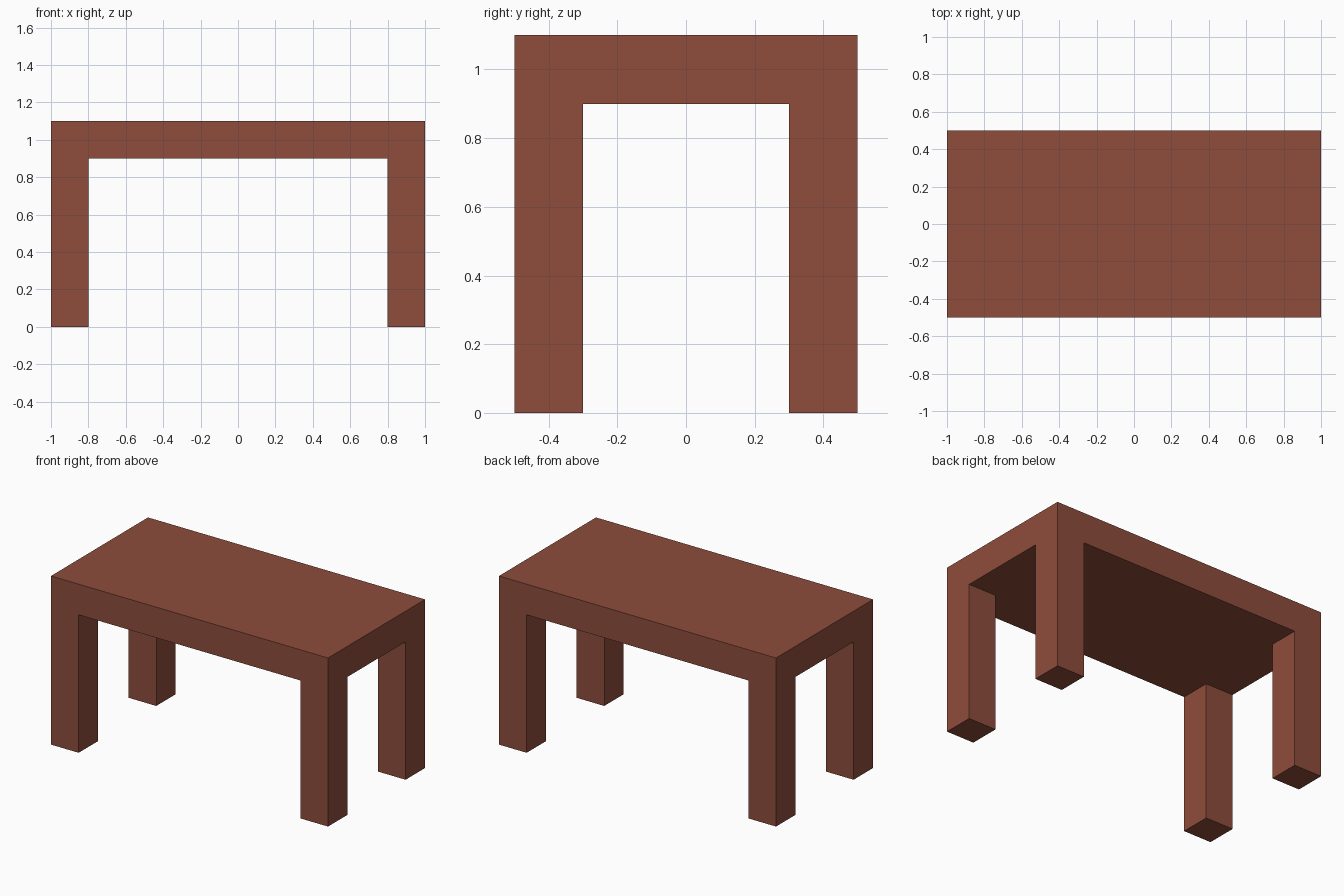
import bpy, bmesh
from mathutils import Matrix, Vector

if "Cube" in bpy.data.objects:
    bpy.data.objects.remove(bpy.data.objects["Cube"])

LENGTH, DEPTH, HEIGHT = 2.0, 1.0, 1.1
SLAB, LEG = 0.2, 0.2

wood = bpy.data.materials.new("reddish_brown_wood")
wood.diffuse_color = (0.271, 0.074, 0.045, 1.0)
wood.use_nodes = True
wood.node_tree.nodes["Principled BSDF"].inputs["Base Color"].default_value = wood.diffuse_color

bm = bmesh.new()

# Table top slab
bmesh.ops.create_cube(bm, size=1.0, matrix=(
    Matrix.Translation((0, 0, HEIGHT - SLAB / 2))
    @ Matrix.Diagonal((LENGTH, DEPTH, SLAB, 1))))

# Loop cuts one leg width in from each side
for axis, half in ((Vector((1, 0, 0)), LENGTH / 2), (Vector((0, 1, 0)), DEPTH / 2)):
    for side in (-1, 1):
        bmesh.ops.bisect_plane(bm, geom=bm.verts[:] + bm.edges[:] + bm.faces[:],
                               plane_co=axis * side * (half - LEG), plane_no=axis)

# Legs: pull the four underside corner faces down to the floor
bm.normal_update()
corners = [f for f in bm.faces if f.normal.z < -0.9
           and abs(f.calc_center_median().x) > LENGTH / 2 - LEG
           and abs(f.calc_center_median().y) > DEPTH / 2 - LEG]
feet = bmesh.ops.extrude_discrete_faces(bm, faces=corners)["faces"]
for foot in feet:
    bmesh.ops.translate(bm, verts=foot.verts[:], vec=(0, 0, SLAB - HEIGHT))

bmesh.ops.remove_doubles(bm, verts=bm.verts[:], dist=1e-5)
bmesh.ops.recalc_face_normals(bm, faces=bm.faces[:])

mesh = bpy.data.meshes.new("table")
bm.to_mesh(mesh)
bm.free()
mesh.materials.append(wood)
bpy.context.collection.objects.link(bpy.data.objects.new("table", mesh))
